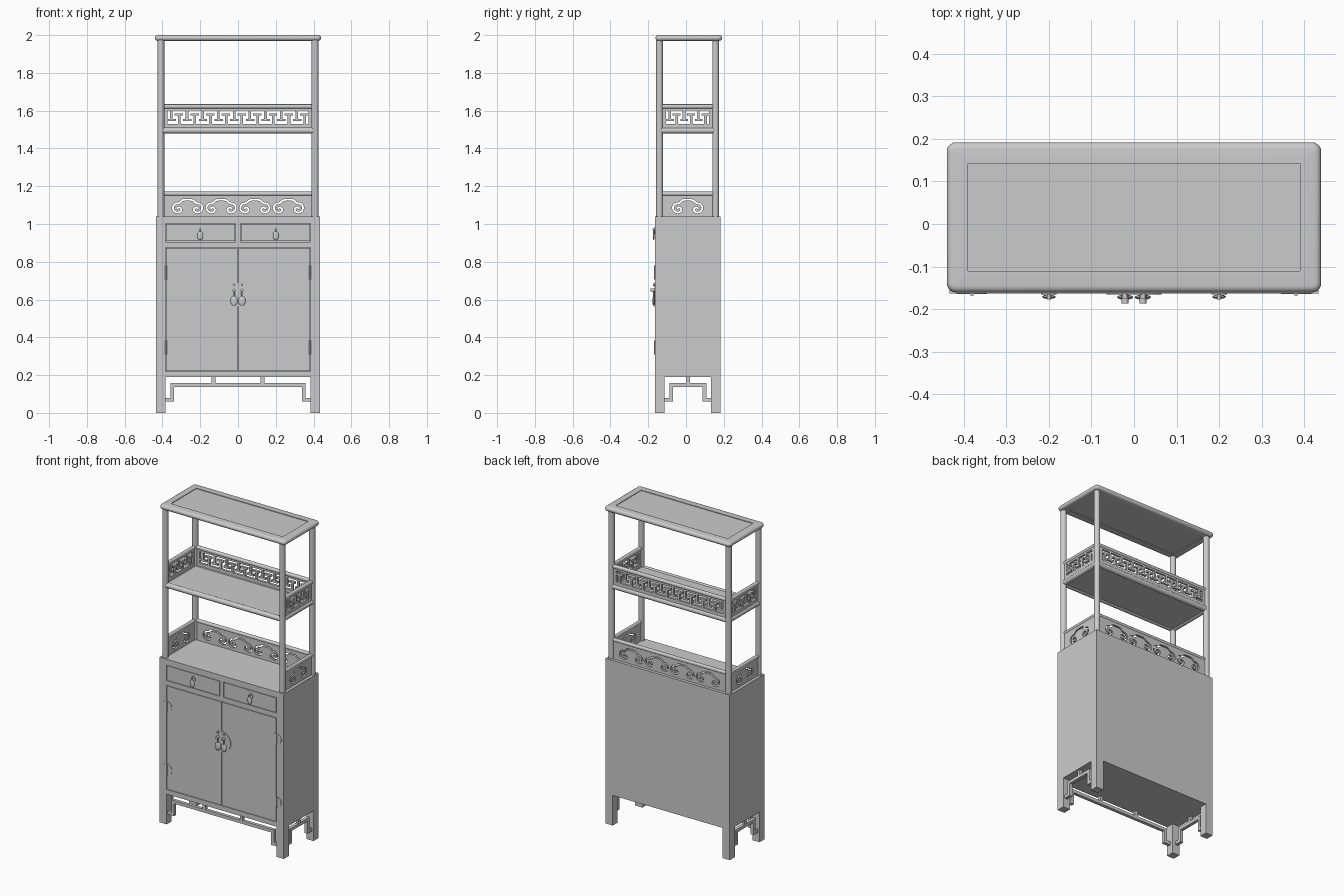
import bpy, bmesh, math
from mathutils import Vector, Matrix

if "Cube" in bpy.data.objects:
    bpy.data.objects.remove(bpy.data.objects["Cube"])

GREY = bpy.data.materials.new("plain_grey")
GREY.diffuse_color = (0.6, 0.6, 0.6, 1)
GREY.use_nodes = True
GREY.node_tree.nodes["Principled BSDF"].inputs["Base Color"].default_value = GREY.diffuse_color

def add(name, mesh):
    mesh.materials.clear()
    mesh.materials.append(GREY)
    ob = bpy.data.objects.new(name, mesh)
    bpy.context.collection.objects.link(ob)
    return ob

def from_bm(name, bm):
    bmesh.ops.recalc_face_normals(bm, faces=bm.faces)
    me = bpy.data.meshes.new(name)
    bm.to_mesh(me)
    bm.free()
    return add(name, me)

def add_box(bm, x0, x1, y0, y1, z0, z1):
    m = Matrix.Translation(((x0 + x1) / 2, (y0 + y1) / 2, (z0 + z1) / 2)) @ \
        Matrix.Diagonal((abs(x1 - x0), abs(y1 - y0), abs(z1 - z0), 1))
    bmesh.ops.create_cube(bm, size=1, matrix=m)

def box(name, *b):
    bm = bmesh.new()
    add_box(bm, *b)
    return from_bm(name, bm)

def cyl(name, p, q, r, n=20):
    p, q = Vector(p), Vector(q)
    bm = bmesh.new()
    m = Matrix.Translation((p + q) / 2) @ (q - p).to_track_quat('Z', 'Y').to_matrix().to_4x4()
    bmesh.ops.create_cone(bm, cap_ends=True, segments=n, radius1=r, radius2=r,
                          depth=(q - p).length, matrix=m)
    return from_bm(name, bm)

def blob(name, c, sx, sy, sz):
    bm = bmesh.new()
    m = Matrix.Translation(c) @ Matrix.Diagonal((sx, sy, sz, 1))
    bmesh.ops.create_uvsphere(bm, u_segments=16, v_segments=10, radius=1, matrix=m)
    return from_bm(name, bm)

W, F, B = 0.433, -0.163, 0.183      # cabinet half width, front, back
PX, PF, PB, PR = 0.408, -0.14, 0.157, 0.018   # upper posts
PC = (PF + PB) / 2
IN = -0.15                          # plane behind the front frame

# cabinet carcass and front frame
box("cabinet_body", -W, W, IN, B, 0.19, 1.04)
for s, side in ((-1, "left"), (1, "right")):
    box(side + "_front_stile", s * 0.383, s * W, F, IN, 0.19, 1.04)
    box(side + "_drawer", s * 0.016, s * 0.38, F, IN, 0.909, 1.0)
    box(side + "_door", s * 0.0015, s * 0.38, F, IN, 0.223, 0.873)
    box(side + "_front_leg", s * 0.383, s * W, F, F + 0.05, 0, 0.19)
    box(side + "_back_leg", s * 0.383, s * W, B - 0.05, B, 0, 0.19)
for nm, z0, z1 in (("top", 1.003, 1.04), ("middle", 0.876, 0.906), ("bottom", 0.19, 0.22)):
    box(nm + "_front_rail", -0.383, 0.383, F, IN, z0, z1)
box("drawer_divider", -0.013, 0.013, F, IN, 0.906, 1.003)

# stepped brackets between the legs (front and sides)
def bracket(name, half, posts, mat):
    t = 0.01
    bm = bmesh.new()
    k = half - 0.025
    add_box(bm, -k, k, -t, t, 0.138, 0.158)
    for s in (-1, 1):
        add_box(bm, s * (k - 0.02), s * k, -t, t, 0.06, 0.138)
        add_box(bm, s * k, s * half, -t, t, 0.06, 0.08)
    for u in posts:
        add_box(bm, u - 0.01, u + 0.01, -t, t, 0.158, 0.19)
    from_bm(name, bm).matrix_world = mat

R90 = Matrix.Rotation(math.pi / 2, 4, 'Z')
bracket("front_bracket", 0.383, (-0.13, 0.13), Matrix.Translation((0, F + 0.02, 0)))
for s, side in ((-1, "left"), (1, "right")):
    bracket(side + "_bracket", 0.123, (0,),
            Matrix.Translation((s * (W - 0.02), (F + B) / 2, 0)) @ R90)

# round upper posts
for x in (-PX, PX):
    for y in (PF, PB):
        cyl("upper_post", (x, y, 1.04), (x, y, 1.975), PR, 24)

# rails around the shelves
def rails(name, z, r, front):
    cyl(name + "_back", (-PX, PB, z), (PX, PB, z), r)
    for x in (-PX, PX):
        cyl(name + "_side", (x, PF, z), (x, PB, z), r)
    if front:
        cyl(name + "_front", (-PX, PF, z), (PX, PF, z), r)

rails("middle_shelf_rail", 1.495, 0.016, True)
rails("fret_top_rail", 1.622, 0.012, False)
rails("cloud_top_rail", 1.16, 0.011, False)
box("middle_shelf", -PX, PX, PF, PB, 1.486, 1.506)

# where the three gallery panels go: back, left, right
PLACES = (("back", 0.392, 9, Matrix.Translation((0, PB, 0))),
          ("left", 0.132, 3, Matrix.Translation((-PX, PC, 0)) @ R90),
          ("right", 0.132, 3, Matrix.Translation((PX, PC, 0)) @ R90))

# key-pattern fret panels built from interlocking bars
def fret(name, half, cells, mat):
    bm = bmesh.new()
    t, w, z0, z1 = 0.007, 0.007, 1.53, 1.601
    e = half - 0.018
    add_box(bm, -half, half, -t, t, 1.505, z0)
    add_box(bm, -half, half, -t, t, z1, 1.615)
    for s in (-1, 1):
        add_box(bm, s * e, s * half, -t, t, z0, z1)
    p = 2 * e / cells
    for i in range(cells):
        a, b = -e + (i + 0.25) * p, -e + (i + 0.75) * p
        add_box(bm, a - w, a + w, -t, t, 1.552, z1)
        add_box(bm, a - 0.25 * p, a + 0.29 * p, -t, t, 1.545, 1.557)
        add_box(bm, b - w, b + w, -t, t, z0, 1.578)
        add_box(bm, b - 0.29 * p, b + 0.25 * p, -t, t, 1.574, 1.586)
    from_bm(name, bm).matrix_world = mat

# cloud scroll stroke used as a hole in the lower panels
HALF = [(0, .077), (.03, .075), (.043, .058), (.068, .056), (.08, .035), (.07, .012),
        (.044, .008), (.03, .022), (.042, .038), (.058, .03)]

def cloud_hole(cx, z0, w=0.0048):
    pts = [Vector((-x, y)) for x, y in reversed(HALF[1:])] + [Vector(p) for p in HALF]
    for _ in range(2):              # corner cutting smooths the stroke
        q = [pts[0]]
        for a, b in zip(pts, pts[1:]):
            q += [a.lerp(b, 0.25), a.lerp(b, 0.75)]
        pts = q + [pts[-1]]
    left, right = [], []
    for i, p in enumerate(pts):
        d = (pts[min(i + 1, len(pts) - 1)] - pts[max(i - 1, 0)]).normalized()
        n = Vector((-d.y, d.x)) * w
        left.append(p + n)
        right.append(p - n)
    return [(cx + p.x, z0 + p.y) for p in left + right[::-1]]

def cloud_panel(name, half, centres, mat):
    cu = bpy.data.curves.new(name, 'CURVE')
    cu.dimensions, cu.fill_mode, cu.extrude = '2D', 'BOTH', 0.007
    loops = [[(-half, 1.04), (half, 1.04), (half, 1.155), (-half, 1.155)]]
    loops += [cloud_hole(c, 1.052) for c in centres]
    for lp in loops:
        sp = cu.splines.new('POLY')
        sp.points.add(len(lp) - 1)
        for pt, (x, y) in zip(sp.points, lp):
            pt.co = (x, y, 0, 1)
        sp.use_cyclic_u = True
    tmp = bpy.data.objects.new("temp_curve", cu)
    bpy.context.collection.objects.link(tmp)
    dg = bpy.context.evaluated_depsgraph_get()
    me = bpy.data.meshes.new_from_object(tmp.evaluated_get(dg))
    bpy.data.objects.remove(tmp)
    add(name, me).matrix_world = mat @ Matrix.Rotation(math.pi / 2, 4, 'X')

for side, half, cells, mat in PLACES:
    fret(side + "_fret_panel", half, cells, mat)
    centres = [-0.267, -0.089, 0.089, 0.267] if side == "back" else [0]
    cloud_panel(side + "_cloud_panel", half, centres, mat)

# top: rounded frame swept round a rectangle, with a sunk panel
TX, TF, TB = 0.44, -0.161, 0.192

def rounded_loop(d, z, r=0.022, n=5):
    rr = max(r - d, 0.0005)
    out = []
    for k, (sx, cy) in enumerate(((1, TB - d - rr), (-1, TB - d - rr),
                                  (-1, TF + d + rr), (1, TF + d + rr))):
        for j in range(n + 1):
            a = math.pi / 2 * (k + j / n)
            out.append((sx * (TX - d - rr) + rr * math.cos(a), cy + rr * math.sin(a), z))
    return out

profile = [(0.05, 2.0)]
for j in range(9):
    a = math.pi / 2 - math.pi * j / 8
    profile.append((0.015 - 0.015 * math.cos(a), 1.985 + 0.015 * math.sin(a)))
profile.append((0.05, 1.97))
bm = bmesh.new()
rings = [[bm.verts.new(c) for c in rounded_loop(d, z)] for d, z in profile]
for a, b in zip(rings, rings[1:] + rings[:1]):
    for i in range(len(a)):
        j = (i + 1) % len(a)
        bm.faces.new((a[i], a[j], b[j], b[i]))
from_bm("top_frame", bm)
box("top_panel", -0.391, 0.391, TF + 0.049, TB - 0.049, 1.974, 1.996)

# round lock plate, hinges and drop pulls
cyl("lock_plate", (0, F + 0.002, 0.625), (0, F - 0.003, 0.625), 0.065, 40)
for s, side in ((-1, "left"), (1, "right")):
    for z in (0.347, 0.742):
        cyl(side + "_hinge_plate", (s * 0.381, F + 0.002, z), (s * 0.381, F - 0.002, z), 0.036, 28)
        cyl(side + "_hinge_pin", (s * 0.381, F - 0.001, z - 0.037),
            (s * 0.381, F - 0.001, z + 0.037), 0.005, 12)
    x = s * 0.021
    cyl(side + "_door_knob", (x, F, 0.65), (x, -0.187, 0.65), 0.008, 16)
    cyl(side + "_door_stud", (x, F, 0.678), (x, F - 0.012, 0.678), 0.006, 12)
    cyl(side + "_door_pull_stem", (x, -0.172, 0.65), (x, -0.172, 0.61), 0.004, 10)
    blob(side + "_door_pull", (x, -0.172, 0.593), 0.019, 0.006, 0.026)
    x = s * 0.2
    cyl(side + "_drawer_plate", (x, F, 0.965), (x, F - 0.003, 0.965), 0.018, 24)
    cyl(side + "_drawer_stud", (x, F, 0.972), (x, F - 0.014, 0.972), 0.005, 12)
    cyl(side + "_drawer_pull_stem", (x, -0.171, 0.972), (x, -0.171, 0.95), 0.003, 10)
    blob(side + "_drawer_pull", (x, -0.171, 0.938), 0.016, 0.005, 0.024)

# smooth the round parts, keep hard edges
for ob in bpy.context.scene.objects:
    ob.select_set(True)
    bpy.context.view_layer.objects.active = ob
bpy.ops.object.shade_smooth_by_angle(angle=math.radians(35))
